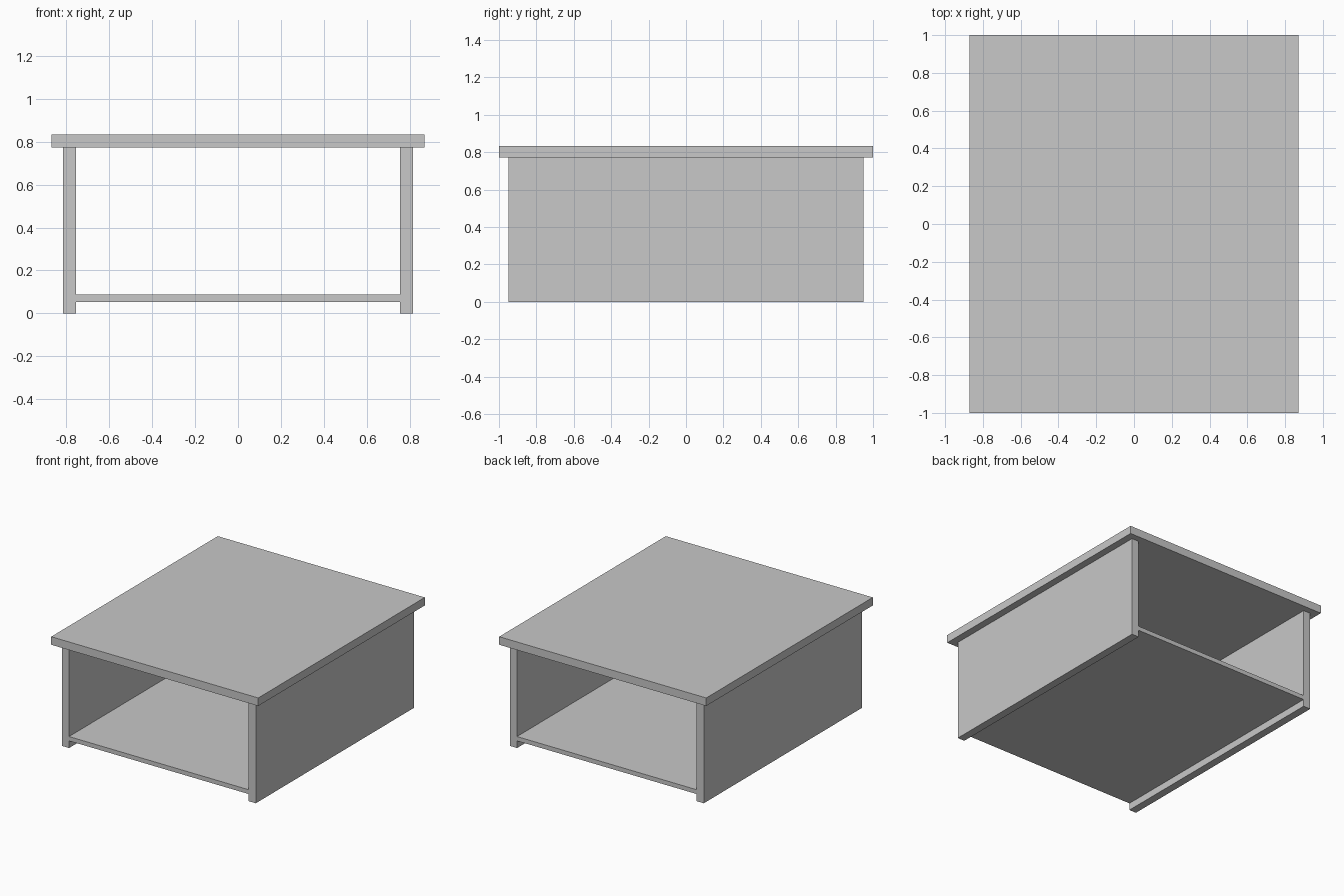
import bpy

if "Cube" in bpy.data.objects:
    bpy.data.objects.remove(bpy.data.objects["Cube"], do_unlink=True)

# Single plain grey finish
grey = bpy.data.materials.new("light_grey")
grey.use_nodes = True
colour = (0.58, 0.58, 0.58, 1)
grey.diffuse_color = colour
grey.node_tree.nodes["Principled BSDF"].inputs["Base Color"].default_value = colour


def board(name, x, y, z):
    """Box spanning the (low, high) range on each axis."""
    spans = (x, y, z)
    bpy.ops.mesh.primitive_cube_add(size=1)
    obj = bpy.context.object
    obj.name = name
    obj.location = [(low + high) / 2 for low, high in spans]
    obj.scale = [high - low for low, high in spans]
    bpy.ops.object.transform_apply(location=True, rotation=False, scale=True)
    obj.data.materials.append(grey)
    return obj


inner, outer = 0.755, 0.815
depth = (-0.95, 0.95)
under_top = 0.773

# Overhanging top
board("table_top", (-0.87, 0.87), (-1, 1), (under_top, 0.834))

# Full-depth side panels, open at front and back
board("left_side_panel", (inner, outer), depth, (0, under_top))
board("right_side_panel", (-outer, -inner), depth, (0, under_top))

# Low shelf between the sides
board("lower_shelf", (-inner, inner), depth, (0.054, 0.087))
